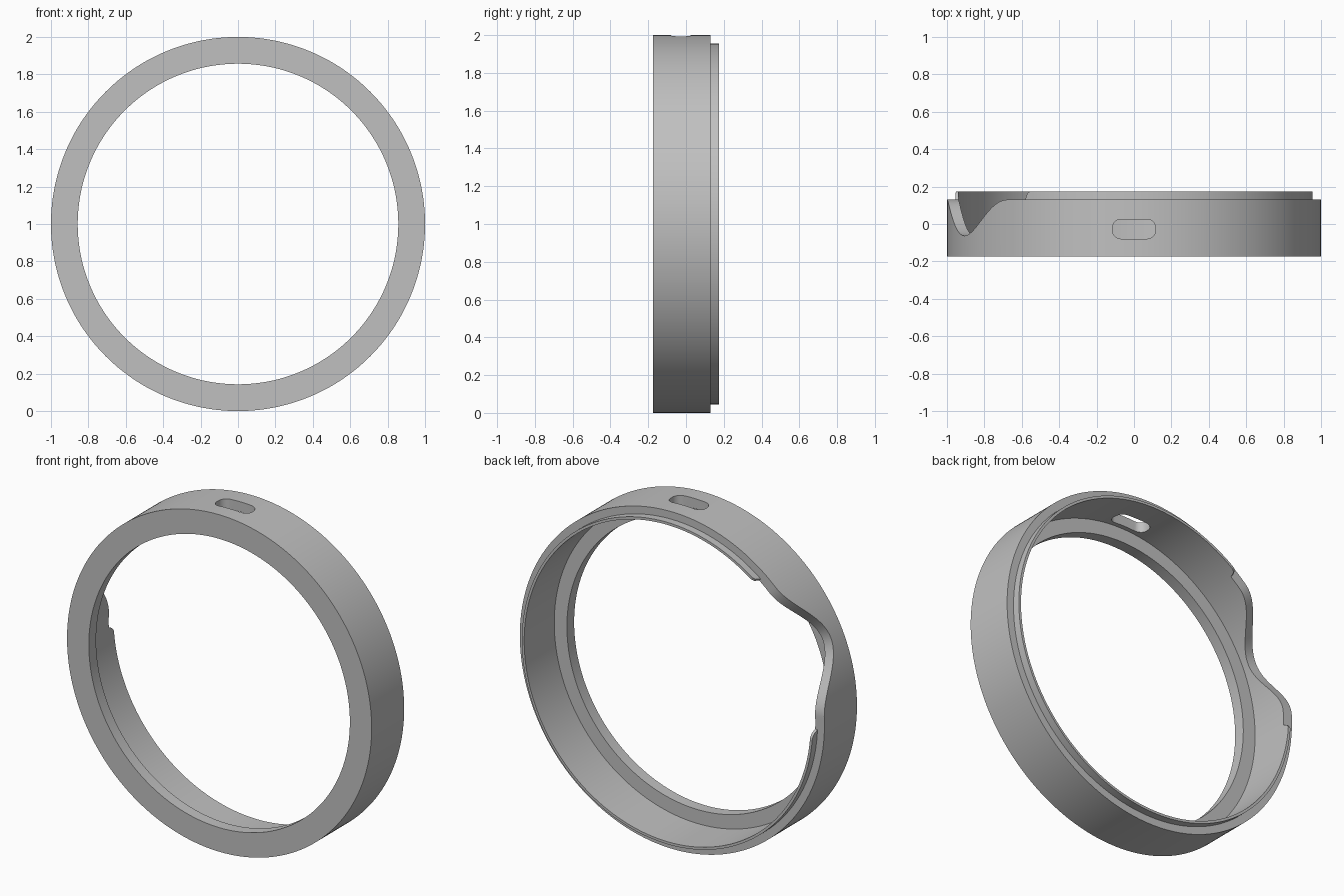
import bpy
import bmesh
from math import sin, cos, pi, radians, sqrt, degrees

cube = bpy.data.objects.get("Cube")
if cube:
    bpy.data.objects.remove(cube, do_unlink=True)

STEPS = 480
FRONT, BACK, LIP = -0.175, 0.13, 0.175
OUTER, LIP_OUTER, WALL_INNER, FLANGE_INNER = 1.0, 0.955, 0.94, 0.857
FLANGE_BACK = -0.107
NOTCH_CENTRE, NOTCH_HALF, NOTCH_DEPTH = 155, 22.5, 0.193
GAP_HALF, GAP_ROUND = 27.5, 2.5

grey = bpy.data.materials.new("plain_grey")
grey.use_nodes = True
grey.diffuse_color = (0.53, 0.53, 0.53, 1)
grey.node_tree.nodes["Principled BSDF"].inputs["Base Color"].default_value = (0.53, 0.53, 0.53, 1)


def make_object(name, bm):
    bmesh.ops.recalc_face_normals(bm, faces=bm.faces)
    mesh = bpy.data.meshes.new(name)
    bm.to_mesh(mesh)
    bm.free()
    mesh.materials.append(grey)
    obj = bpy.data.objects.new(name, mesh)
    bpy.context.collection.objects.link(obj)
    return obj


def rim_heights(angle):
    """Depth of the wall's back edge and of the lip at an angle."""
    off = abs(degrees(angle) - NOTCH_CENTRE)
    wall = BACK
    if off < NOTCH_HALF:
        wall -= NOTCH_DEPTH * (0.5 + 0.5 * cos(pi * off / NOTCH_HALF))
    if off <= GAP_HALF:
        return wall, wall
    t = min(1, (off - GAP_HALF) / GAP_ROUND)
    return wall, BACK + (LIP - BACK) * sqrt(1 - (1 - t) ** 2)


# Ring: a lathed section whose back edge dips at the finger notch
bm = bmesh.new()
rings = []
for i in range(STEPS):
    a = 2 * pi * i / STEPS
    wall, lip = rim_heights(a)
    section = [(FLANGE_INNER, FRONT), (OUTER, FRONT), (OUTER, wall),
               (LIP_OUTER, wall), (LIP_OUTER, lip), (WALL_INNER, lip),
               (WALL_INNER, FLANGE_BACK), (FLANGE_INNER, FLANGE_BACK)]
    rings.append([bm.verts.new((r * cos(a), y, 1 + r * sin(a))) for r, y in section])
for i, ring in enumerate(rings):
    nxt = rings[(i + 1) % STEPS]
    for j in range(len(ring)):
        k = (j + 1) % len(ring)
        bm.faces.new((ring[j], ring[k], nxt[k], nxt[j]))
bmesh.ops.remove_doubles(bm, verts=bm.verts, dist=0.0001)
body = make_object("ring_body", bm)

# Slot cutter: rounded rectangle pushed through the top wall
bm = bmesh.new()
half_x, half_y, radius, centre_y = 0.115, 0.052, 0.045, -0.027
outline = []
for corner, (sx, sy) in enumerate([(1, 1), (-1, 1), (-1, -1), (1, -1)]):
    for step in range(9):
        a = radians(90 * corner + 90 * step / 8)
        outline.append(bm.verts.new((sx * (half_x - radius) + radius * cos(a),
                                     centre_y + sy * (half_y - radius) + radius * sin(a), 1.8)))
base = bm.faces.new(outline)
top = bmesh.ops.extrude_face_region(bm, geom=[base])["geom"]
bmesh.ops.translate(bm, vec=(0, 0, 0.3), verts=[v for v in top if isinstance(v, bmesh.types.BMVert)])
cutter = make_object("slot_cutter", bm)
cutter.hide_render = True

bpy.ops.object.select_all(action="DESELECT")
bpy.context.view_layer.objects.active = body
body.select_set(True)
cut = body.modifiers.new("slot", "BOOLEAN")
cut.operation = "DIFFERENCE"
cut.solver = "EXACT"
cut.object = cutter
bpy.ops.object.modifier_apply(modifier=cut.name)
bpy.data.objects.remove(cutter, do_unlink=True)
bpy.ops.object.shade_smooth_by_angle(angle=radians(30))
